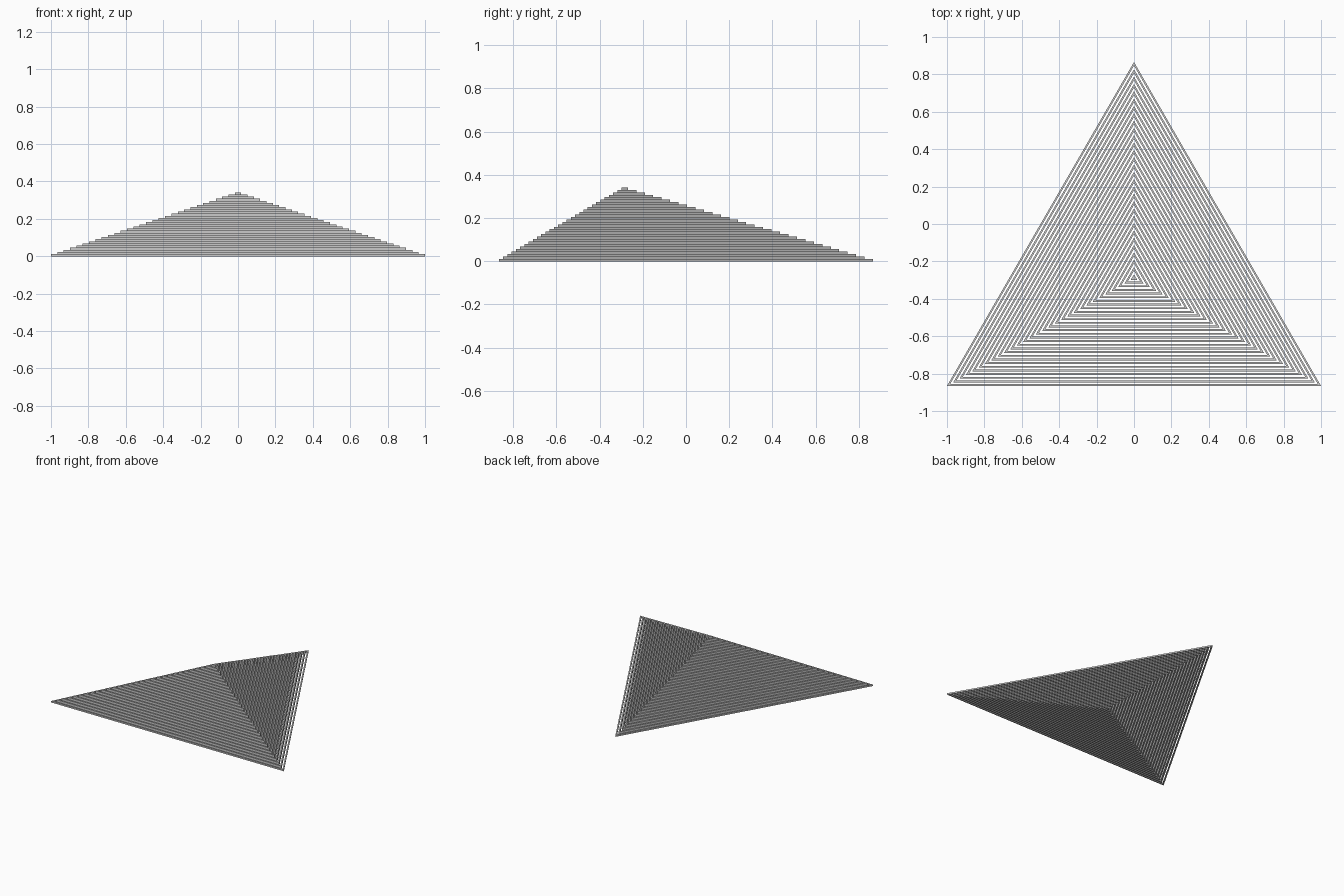
import bpy
import bmesh
import math

cube = bpy.data.objects.get("Cube")
if cube:
    bpy.data.objects.remove(cube, do_unlink=True)

TIERS = 30
STEP = 0.342 / TIERS
INRADIUS = 1 / math.sqrt(3)
PITCH = 2 * INRADIUS / (2 * TIERS - 1)
WALL = 0.5 * PITCH
CENTRE_Y = INRADIUS - math.sqrt(3) / 2

grey = bpy.data.materials.new("light grey")
grey.use_nodes = True
grey.diffuse_color = (0.6, 0.6, 0.6, 1)
grey.node_tree.nodes["Principled BSDF"].inputs["Base Color"].default_value = (0.6, 0.6, 0.6, 1)


def triangle(bm, inradius, z):
    """Corner vertices of a level triangle with one point to the back."""
    angles = [math.radians(a) for a in (90, 210, 330)]
    return [bm.verts.new((2 * inradius * math.cos(a),
                          CENTRE_Y + 2 * inradius * math.sin(a), z)) for a in angles]


def triangular_tube(name, inradius, height):
    """Open triangular tube standing on the ground; the central one is solid."""
    bm = bmesh.new()
    outer_low, outer_high = triangle(bm, inradius, 0), triangle(bm, inradius, height)
    inner = inradius - WALL
    if inner > 0.001:
        inner_low, inner_high = triangle(bm, inner, 0), triangle(bm, inner, height)
        loops = [outer_low, outer_high, inner_high, inner_low, outer_low]
    else:
        loops = [outer_low, outer_high]
        bm.faces.new(outer_low)
        bm.faces.new(outer_high)
    for a, b in zip(loops, loops[1:]):
        for i in range(3):
            j = (i + 1) % 3
            bm.faces.new((a[i], a[j], b[j], b[i]))
    bmesh.ops.recalc_face_normals(bm, faces=bm.faces)
    mesh = bpy.data.meshes.new(name)
    bm.to_mesh(mesh)
    bm.free()
    mesh.materials.append(grey)
    obj = bpy.data.objects.new(name, mesh)
    bpy.context.collection.objects.link(obj)


# Nested tubes, each one step taller than the one around it
for tier in range(TIERS):
    triangular_tube(f"triangular_tube_{tier + 1}", INRADIUS - tier * PITCH, (tier + 1) * STEP)
